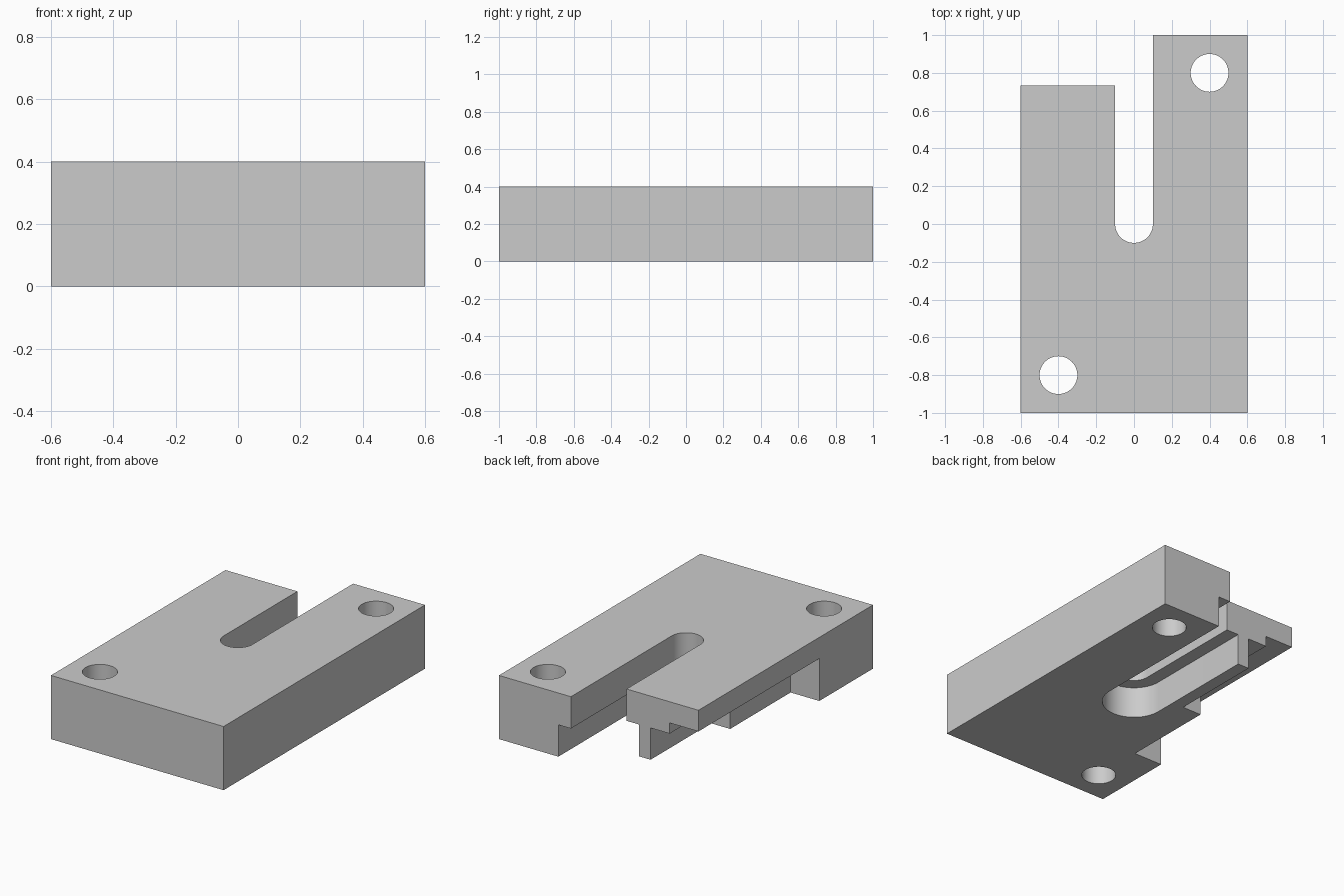
import bpy, bmesh, math

cube = bpy.data.objects.get("Cube")
if cube:
    bpy.data.objects.remove(cube, do_unlink=True)

grey = bpy.data.materials.new("machined_grey")
grey.use_nodes = True
grey.diffuse_color = (0.6, 0.6, 0.6, 1)
grey.node_tree.nodes["Principled BSDF"].inputs["Base Color"].default_value = (0.6, 0.6, 0.6, 1)

HEIGHT = 0.4
OVER = 0.1            # how far cutters reach past the body
ARM_END = 0.733       # back end of the shorter arm


def prism(name, outline, low, high):
    """Extrude a counter-clockwise outline between two heights."""
    bm = bmesh.new()
    base = bm.faces.new([bm.verts.new((x, y, low)) for x, y in outline])
    top = bmesh.ops.extrude_face_region(bm, geom=[base])["geom"]
    bmesh.ops.translate(bm, vec=(0, 0, high - low),
                        verts=[v for v in top if isinstance(v, bmesh.types.BMVert)])
    bmesh.ops.recalc_face_normals(bm, faces=bm.faces)
    mesh = bpy.data.meshes.new(name)
    bm.to_mesh(mesh)
    bm.free()
    mesh.materials.append(grey)
    obj = bpy.data.objects.new(name, mesh)
    bpy.context.collection.objects.link(obj)
    return obj


def rect(x0, x1, y0, y1):
    return [(x0, y0), (x1, y0), (x1, y1), (x0, y1)]


def arc(cx, cy, r, start, end, steps):
    return [(cx + r * math.cos(a), cy + r * math.sin(a))
            for a in (start + (end - start) * i / steps for i in range(steps + 1))]


def slot(r):
    """Round-ended slot, open at the back."""
    return arc(0, 0, r, math.pi, 2 * math.pi, 32) + [(r, 1 + OVER), (-r, 1 + OVER)]


def hole(x, y):
    return arc(x, y, 0.1, 0, 2 * math.pi, 64)[:-1]


# Main block
body = prism("clamp_body", rect(-0.6, 0.6, -1, 1), 0, HEIGHT)

# Cutters: (name, outline, top of cut)
through = HEIGHT + OVER
cuts = [
    ("short_arm_cut", rect(-0.6 - OVER, 0, ARM_END, 1 + OVER), through),
    ("slot_cut", slot(0.1), through),
    ("slot_counterbore", slot(0.187), 0.2),
    ("front_hole", hole(-0.4, -0.8), through),
    ("back_hole", hole(0.4, 0.8), through),
    ("side_recess", rect(-0.6 - OVER, -0.4, -0.467, 1), 0.267),
    ("inner_recess", rect(-0.5, -0.267, 0.133, 1), 0.2),
]

bpy.context.view_layer.objects.active = body
body.select_set(True)
for name, outline, top in cuts:
    cutter = prism(name, outline, -OVER, top)
    cutter.hide_render = True
    mod = body.modifiers.new(name, "BOOLEAN")
    mod.operation = "DIFFERENCE"
    mod.solver = "EXACT"
    mod.object = cutter
    bpy.ops.object.modifier_apply(modifier=mod.name)
    bpy.data.objects.remove(cutter, do_unlink=True)

# Smooth bores, sharp edges
bpy.ops.object.shade_smooth_by_angle(angle=math.radians(30))
